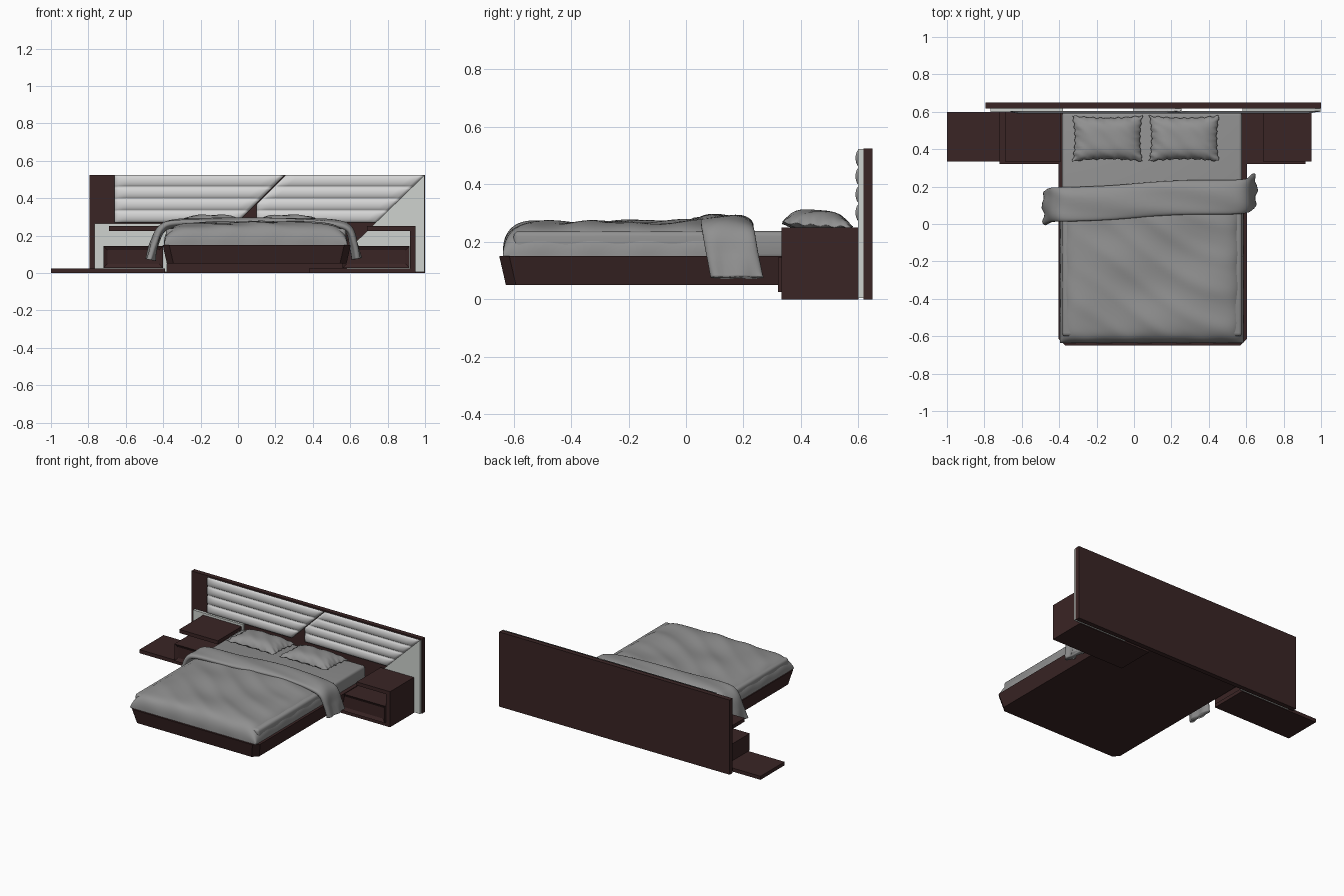
import bpy
import bmesh
from math import sin, cos, pi, copysign

cube = bpy.data.objects.get("Cube")
if cube:
    bpy.data.objects.remove(cube, do_unlink=True)


def material(name, rgb):
    m = bpy.data.materials.new(name)
    m.use_nodes = True
    m.diffuse_color = (*rgb, 1)
    bsdf = m.node_tree.nodes["Principled BSDF"]
    bsdf.inputs["Base Color"].default_value = (*rgb, 1)
    bsdf.inputs["Roughness"].default_value = 0.7
    return m


WOOD = material("dark_wood", (0.042, 0.018, 0.018))
LINEN = material("grey_linen", (0.28, 0.28, 0.28))
PADDING = material("pale_upholstery", (0.66, 0.66, 0.66))
PALE = material("pale_board", (0.62, 0.65, 0.62))


def finish(name, bm, mat, smooth=False):
    bmesh.ops.recalc_face_normals(bm, faces=bm.faces)
    for f in bm.faces:
        f.smooth = smooth
    me = bpy.data.meshes.new(name)
    bm.to_mesh(me)
    bm.free()
    me.materials.append(mat)
    ob = bpy.data.objects.new(name, me)
    bpy.context.collection.objects.link(ob)
    return ob


def box(name, x, y, z, mat, bevel=0.0, segments=1):
    bm = bmesh.new()
    bmesh.ops.create_cube(bm, size=1)
    for v in bm.verts:
        for i, (lo, hi) in enumerate((x, y, z)):
            v.co[i] = (lo + hi) / 2 + v.co[i] * (hi - lo)
    if bevel:
        bmesh.ops.bevel(bm, geom=bm.edges[:], offset=bevel, segments=segments,
                        profile=0.5, affect='EDGES')
    return finish(name, bm, mat, segments > 1)


def loft(name, lower, upper, mat):
    """Solid between two matching outlines."""
    bm = bmesh.new()
    a = [bm.verts.new(p) for p in lower]
    b = [bm.verts.new(p) for p in upper]
    bm.faces.new(a)
    bm.faces.new(b)
    n = len(a)
    for i in range(n):
        j = (i + 1) % n
        bm.faces.new((a[i], a[j], b[j], b[i]))
    return finish(name, bm, mat)


def surface(name, point, nu, nv, mat, tube=False):
    """Grid of point(u, v) with u, v in 0..1; a tube wraps in v and is capped."""
    bm = bmesh.new()
    cols = nv if tube else nv + 1
    rows = [[bm.verts.new(point(i / nu, j / nv)) for j in range(cols)]
            for i in range(nu + 1)]
    for r, s in zip(rows, rows[1:]):
        for j in range(nv):
            k = (j + 1) % cols
            bm.faces.new((r[j], r[k], s[k], s[j]))
    if tube:
        bm.faces.new(rows[0])
        bm.faces.new(rows[-1])
    return finish(name, bm, mat, True)


def mix(a, b, t):
    return a + (b - a) * t


def along(path, t):
    """Point on a polyline of evenly weighted, smoothly blended knots."""
    k = t * (len(path) - 1)
    i = min(int(k), len(path) - 2)
    p = [path[max(0, min(len(path) - 1, i + d))] for d in (-1, 0, 1, 2)]
    f = k - i
    return [0.5 * (2 * b + (c - a) * f + (2 * a - 5 * b + 4 * c - d) * f * f
                   + (3 * b - a - 3 * c + d) * f ** 3) for a, b, c, d in zip(*p)]


# Headboard: dark back with flat pale boards on either side
box("headboard_back", (-0.795, 1.0), (0.617, 0.65), (0, 0.525), WOOD)


def board(name, outline):
    loft(name, [(x, 0.598, z) for x, z in outline],
         [(x, 0.617, z) for x, z in outline], PALE)


board("left_pale_board", [(0.58, 0.005), (0.998, 0.005), (0.998, 0.523), (0.58, 0.117)])
board("right_pale_board", [(-0.768, 0.005), (-0.38, 0.005), (-0.38, 0.265), (-0.768, 0.265)])


# Channelled padding with slanted ends
def padding(name, left, right):
    def point(u, v):
        z = mix(0.27, 0.523, v)
        a, b = left(z), right(z)
        t = min(max((u * 34 - 1) / 32, 0), 1)
        puff = abs(sin(4 * pi * v)) ** 0.5
        end = min(1, t * 16, (1 - t) * 16)
        y = 0.604 - 0.014 * puff * (0.4 + 0.6 * end)
        return mix(a, b, t), 0.618 if u in (0, 1) else y, z
    surface(name, point, 34, 40, PADDING)


padding("headboard_padding_right", lambda z: -0.66, lambda z: z - 0.275)
padding("headboard_padding_left", lambda z: max(0.1, z - 0.27), lambda z: 0.74 + (z - 0.27) * 1.02)


# Bedside units
def drawer(name, x):
    bm = bmesh.new()
    bmesh.ops.create_cube(bm, size=1)
    for v in bm.verts:
        v.co = (mix(*x, v.co.x + 0.5), mix(0.32, 0.598, v.co.y + 0.5),
                mix(0.026, 0.145, v.co.z + 0.5))
    bm.normal_update()
    front = [f for f in bm.faces if f.normal.y < -0.9]
    bmesh.ops.inset_region(bm, faces=front, thickness=0.03, depth=-0.012)
    finish(name, bm, WOOD)


DEPTH = (0.333, 0.6)
drawer("left_drawer", (0.56, 0.918))
box("left_unit_top", (0.69, 0.95), DEPTH, (0.225, 0.25), WOOD)
box("left_unit_side", (0.92, 0.95), DEPTH, (0, 0.225), WOOD)
box("left_unit_bottom", (0.38, 0.92), DEPTH, (0, 0.025), WOOD)
drawer("right_drawer", (-0.72, -0.40))
box("right_unit_shelf", (-0.69, -0.39), DEPTH, (0.225, 0.25), WOOD)
box("right_unit_bottom", (-1.0, -0.39), DEPTH, (0, 0.025), WOOD)


# Bed base, tapering down, with clipped front corners
def base_outline(inset, z):
    half, front, clip = 0.503 - inset, -0.65 + inset, 0.035
    pts = [(half, 0.598), (half, front + clip), (half - clip, front)]
    return [(0.1 + x, y, z) for x, y in pts] + [(0.1 - x, y, z) for x, y in reversed(pts)]


loft("bed_base", base_outline(0.023, 0.05), base_outline(0, 0.15), WOOD)
box("mattress", (-0.385, 0.578), (-0.6, 0.597), (0.14, 0.237), LINEN, 0.018, 3)


# Duvet: soft dome with diagonal creases
def duvet_point(u, v):
    a, b = sin((u - 0.5) * pi), sin((v - 0.5) * pi)
    x, y = 0.095 + 0.49 * a, -0.235 + 0.402 * b
    dome = max(0, (1 - abs(a) ** 9) * (1 - abs(b) ** 12)) ** 0.42
    fade = max(0, 1 - a * a) ** 0.5
    crease = abs(sin(17 * (y + 0.35 * x) + 2 * sin(4 * x))) ** 3 * 0.010 * (0.4 + 0.6 * u)
    ripple = 0.004 * sin(9 * x - 12 * y) + 0.003 * sin(23 * y + 5 * x)
    hang = 0.006 * sin(34 * y) * abs(a) ** 8
    return (x + hang * copysign(1, a) * dome, y + 0.004 * sin(30 * x) * dome * abs(b) ** 8,
            0.15 + dome * (0.112 + 0.008 * v + (crease + ripple) * fade))


surface("duvet", duvet_point, 72, 72, LINEN)

# Folded throw laid across the bed and hanging over both sides
THROW = [(-0.468, 0.07), (-0.45, 0.15), (-0.41, 0.235), (-0.33, 0.266), (-0.1, 0.272),
         (0.1, 0.274), (0.3, 0.272), (0.5, 0.264), (0.59, 0.235), (0.62, 0.15), (0.635, 0.075)]


def throw_point(u, v):
    x, z = along(THROW, u)
    x0, z0 = along(THROW, max(0, u - 0.01))
    x1, z1 = along(THROW, min(1, u + 0.01))
    length = ((x1 - x0) ** 2 + (z1 - z0) ** 2) ** 0.5
    nx, nz = -(z1 - z0) / length, (x1 - x0) / length
    c, s = cos(2 * pi * v), sin(2 * pi * v)
    w = copysign(abs(c) ** 0.7, c)
    thick = 0.021 * copysign(abs(s) ** 0.7, s)
    drape = abs(2 * u - 1) ** 6
    fold = 0.007 * sin(w * 7 + 1) * drape + 0.003 * sin(20 * u + 4 * w)
    y = mix(0.085, 0.172, u) + 0.092 * w + 0.006 * sin(14 * u)
    d = thick + fold
    return x + nx * d, y, z + nz * d - 0.012 * max(0, w) ** 3 * (1 - drape)


surface("folded_throw", throw_point, 70, 32, LINEN, tube=True)


# Pillows: plump centre, concave sides and a ruffled rim
def pillow(name, cx, phase):
    bm = bmesh.new()
    n = 30
    for side in (1, -1):
        grid = []
        for i in range(n + 1):
            row = []
            for j in range(n + 1):
                a, b = sin((i / n - 0.5) * pi), sin((j / n - 0.5) * pi)
                x = 0.187 * a * (1 - 0.07 * (1 - b * b)) + 0.004 * sin(22 * b + phase) * a ** 6
                y = 0.122 * b * (1 - 0.10 * (1 - a * a)) + 0.004 * sin(26 * a + phase) * b ** 6
                plump = max(0, (1 - a ** 4) * (1 - b ** 4)) ** 0.75
                rim = 0.004 * sin(15 * (a + b) + phase) * (1 - plump)
                z = 0.258 - 0.008 * b + rim + plump * (
                    (0.05 + 0.003 * sin(9 * a + 5 * b + phase)) if side > 0 else -0.022)
                row.append(bm.verts.new((cx + x, 0.457 + y, z)))
            grid.append(row)
        for r, s in zip(grid, grid[1:]):
            for j in range(n):
                bm.faces.new((r[j], r[j + 1], s[j + 1], s[j]))
    bmesh.ops.remove_doubles(bm, verts=bm.verts[:], dist=0.00001)
    finish(name, bm, LINEN, True)


pillow("right_pillow", -0.142, 0.0)
pillow("left_pillow", 0.268, 1.7)
